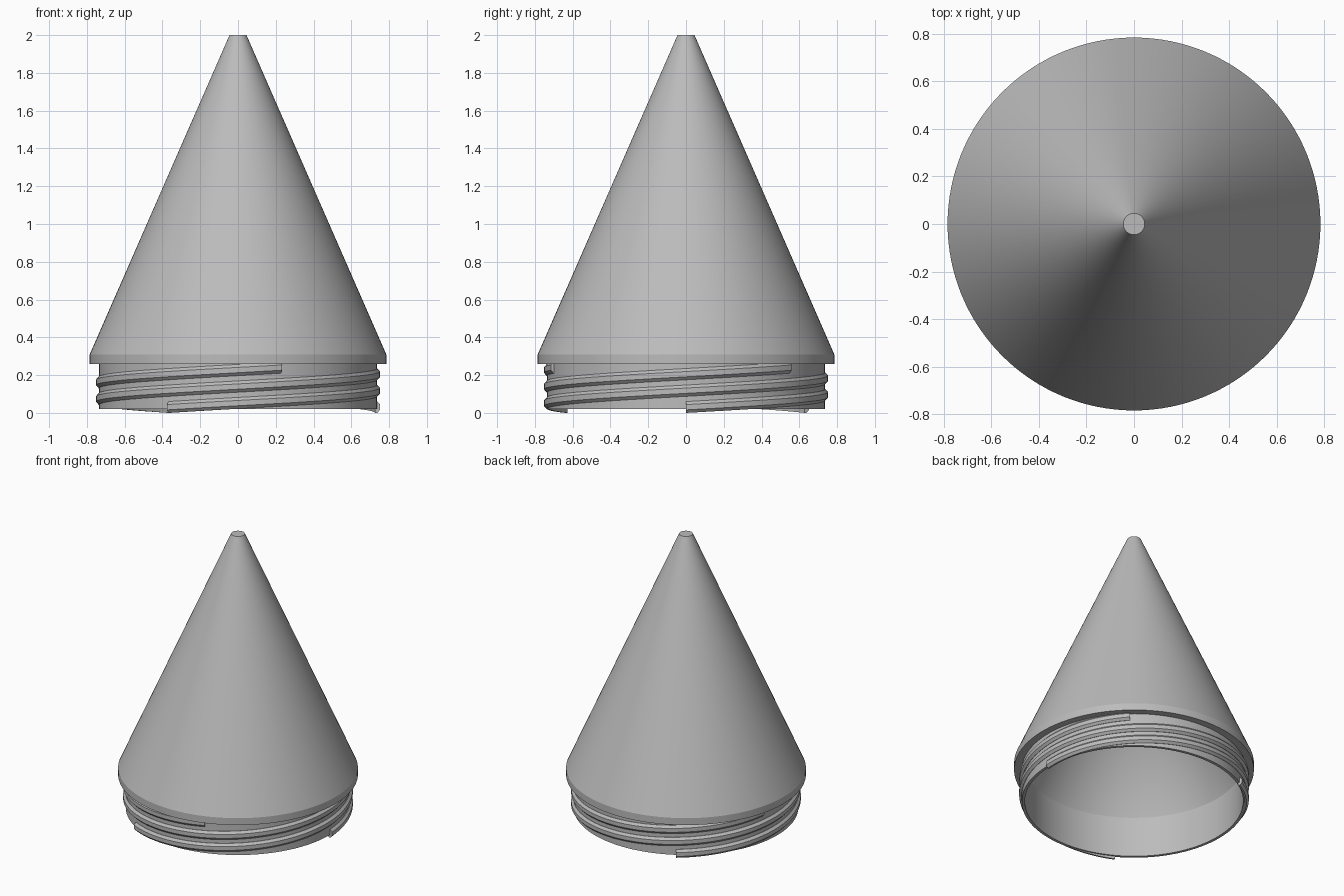
import bpy, bmesh, math
from mathutils import Matrix, Vector

cube = bpy.data.objects.get("Cube")
if cube:
    bpy.data.objects.remove(cube)

grey = bpy.data.materials.new("plain grey")
grey.use_nodes = True
colour = (0.5, 0.5, 0.5, 1)
grey.diffuse_color = colour
grey.node_tree.nodes["Principled BSDF"].inputs["Base Color"].default_value = colour


def finish(name, bm):
    bmesh.ops.recalc_face_normals(bm, faces=bm.faces)
    mesh = bpy.data.meshes.new(name)
    bm.to_mesh(mesh)
    bm.free()
    obj = bpy.data.objects.new(name, mesh)
    bpy.context.collection.objects.link(obj)
    mesh.materials.append(grey)
    bpy.ops.object.select_all(action='DESELECT')
    obj.select_set(True)
    bpy.context.view_layer.objects.active = obj
    bpy.ops.object.shade_smooth_by_angle(angle=math.radians(20))
    return obj


def hollow_cone(name, profile, steps=128):
    """Spin an (r, z) profile that starts and ends on the axis."""
    bm = bmesh.new()
    verts = [bm.verts.new((r, 0, z)) for r, z in profile]
    edges = [bm.edges.new(pair) for pair in zip(verts, verts[1:])]
    bmesh.ops.spin(bm, geom=verts + edges, cent=(0, 0, 0), axis=(0, 0, 1),
                   angle=math.tau, steps=steps)
    bmesh.ops.remove_doubles(bm, verts=bm.verts, dist=0.0001)
    return finish(name, bm)


def screw_thread(name, start, turn=288, rise=0.21, steps=96):
    """Sweep a trapezoid section up a helix, with flat end caps."""
    section = [(0.725, -0.03), (0.737, -0.03), (0.752, -0.014),
               (0.752, 0.014), (0.737, 0.03), (0.725, 0.03)]
    bm = bmesh.new()
    rings = []
    for i in range(steps + 1):
        t = i / steps
        spin = Matrix.Rotation(math.radians(start + turn * t), 3, 'Z')
        rings.append([bm.verts.new(spin @ Vector((r, 0, 0.03 + rise * t + dz)))
                      for r, dz in section])
    for a, b in zip(rings, rings[1:]):
        for j in range(len(section)):
            k = (j + 1) % len(section)
            bm.faces.new((a[j], a[k], b[k], b[j]))
    bm.faces.new(rings[0])
    bm.faces.new(rings[-1])
    return finish(name, bm)


# Cone shell with shoulder, threaded collar and hollow inside
hollow_cone("cone_cap", [
    (0, 2), (0.045, 2), (0.785, 0.31), (0.785, 0.26), (0.735, 0.26),
    (0.735, 0.02), (0.715, 0.02), (0.715, 0.31), (0, 1.93)])

# Three interleaved threads around the collar
for n in range(3):
    screw_thread(f"screw_thread_{n + 1}", n * 120)
